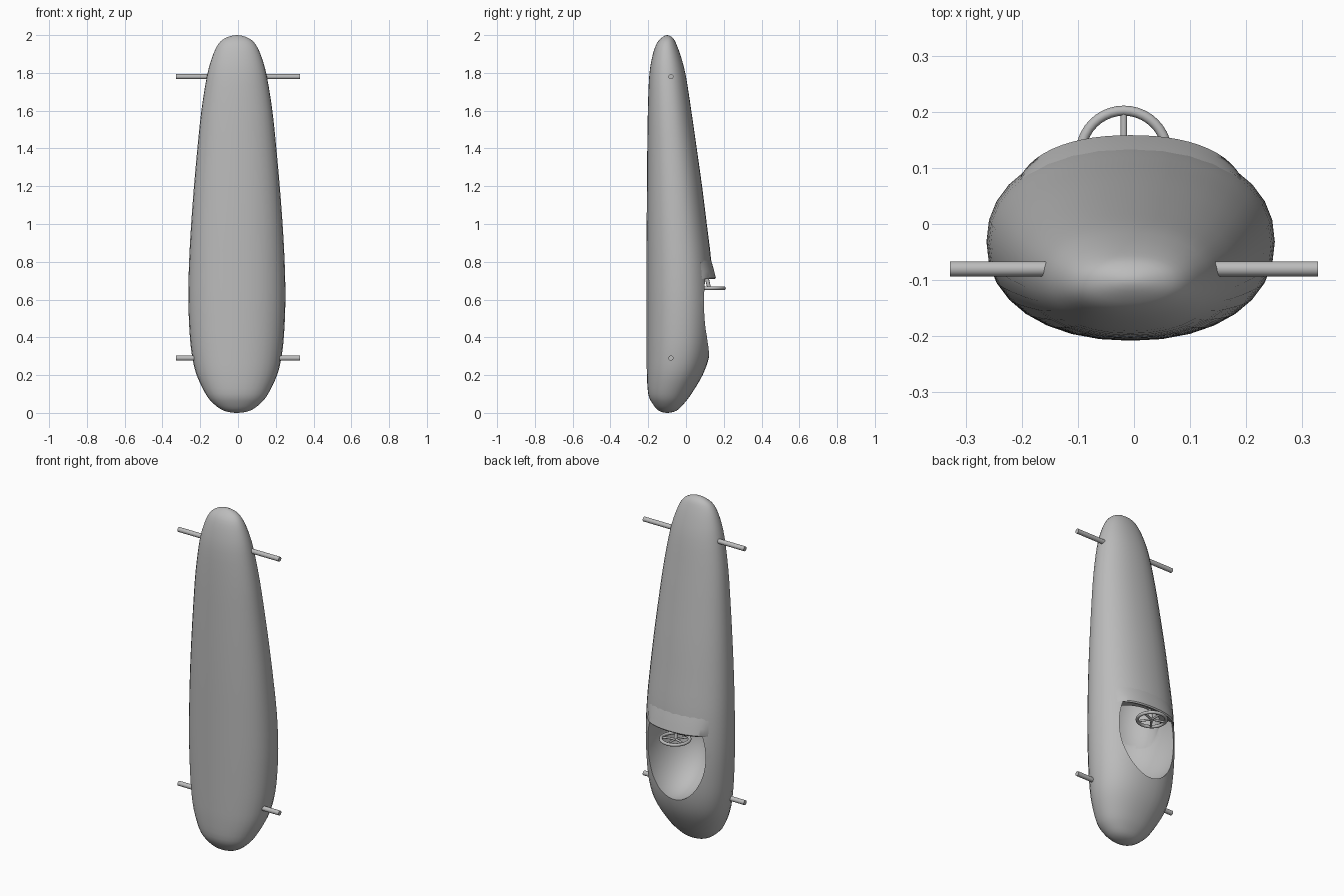
import bpy, bmesh, math
from mathutils import Vector, Matrix

cube = bpy.data.objects.get("Cube")
if cube:
    bpy.data.objects.remove(cube)

grey = bpy.data.materials.new("plain grey")
grey.use_nodes = True
COLOUR = (0.5, 0.5, 0.5, 1)
grey.diffuse_color = COLOUR
grey.node_tree.nodes["Principled BSDF"].inputs["Base Color"].default_value = COLOUR

MID = -0.006
SIDES = 32


def finish(bm, name):
    """Turn a bmesh into a named object."""
    bmesh.ops.recalc_face_normals(bm, faces=bm.faces)
    mesh = bpy.data.meshes.new(name)
    bm.to_mesh(mesh)
    bm.free()
    mesh.materials.append(grey)
    ob = bpy.data.objects.new(name, mesh)
    bpy.context.collection.objects.link(ob)
    return ob


def activate(ob):
    bpy.ops.object.select_all(action='DESELECT')
    ob.select_set(True)
    bpy.context.view_layer.objects.active = ob


def smooth(ob, angle=40):
    activate(ob)
    bpy.ops.object.shade_smooth_by_angle(angle=math.radians(angle))


def bridge(bm, a, b, closed=True):
    n = len(a)
    for i in range(n if closed else n - 1):
        j = (i + 1) % n
        bm.faces.new((a[i], a[j], b[j], b[i]))


# Body stations: height, half width, front y, back y
STATIONS = [
    (0, 0, -.1, -.1), (.012, .07, -.145, -.05), (.05, .125, -.178, -.01),
    (.1, .165, -.2, .028), (.2, .213, -.207, .088), (.3, .237, -.208, .123),
    (.42, .25, -.208, .139), (.6, .257, -.208, .144), (.8, .253, -.208, .134),
    (1, .242, -.208, .11), (1.2, .227, -.207, .085), (1.4, .209, -.205, .057),
    (1.6, .188, -.202, .028), (1.78, .159, -.195, 0), (1.88, .132, -.18, -.025),
    (1.95, .1, -.158, -.05), (1.985, .06, -.13, -.07), (2, 0, -.1, -.1)]


def mirrored(s):
    return (s[0], -s[1], s[3], s[2])


def refined(steps=3):
    """Smooth curve through the stations, rounded at both poles."""
    pts = [Vector(p) for p in
           [mirrored(STATIONS[1])] + STATIONS + [mirrored(STATIONS[-2])]]
    out = []
    for a, b, c, d in zip(pts, pts[1:], pts[2:], pts[3:]):
        for k in range(steps):
            t = k / steps
            out.append(b + (c - a) * t / 2 + (a * 2 - b * 5 + c * 4 - d) * t * t / 2
                       + (b * 3 - a - c * 3 + d) * t ** 3 / 2)
    return out[1:]


def section_at(z):
    for a, b in zip(STATIONS, STATIONS[1:]):
        if a[0] <= z <= b[0]:
            return Vector(a).lerp(Vector(b), (z - a[0]) / (b[0] - a[0]))


def on_section(s, angle, grow=0.0):
    """Point of a slightly squared ellipse; angle zero looks to the back."""
    def power(v):
        return math.copysign(abs(v) ** 0.92, v)
    z, half, front, back = s
    return Vector((MID + (half + grow) * power(math.sin(angle)),
                   (front + back) / 2 + ((back - front) / 2 + grow) * power(math.cos(angle)), z))


# Body shell
bm = bmesh.new()
rings = [[bm.verts.new(on_section(s, math.tau * i / SIDES)) for i in range(SIDES)]
         for s in refined()]
for a, b in zip(rings, rings[1:]):
    bridge(bm, a, b)
for ring, z in ((rings[0], 0), (rings[-1], 2)):
    pole = bm.verts.new((MID, -.1, z))
    for i in range(SIDES):
        bm.faces.new((ring[i], ring[(i + 1) % SIDES], pole))
body = finish(bm, "body")


# Cockpit: an open bowl, plus a hollow running under the cowl
def carve(name, centre, radii, top=None):
    bm = bmesh.new()
    bmesh.ops.create_uvsphere(bm, u_segments=48, v_segments=32, radius=1)
    bmesh.ops.transform(bm, verts=bm.verts,
                        matrix=Matrix.Translation(centre) @ Matrix.Diagonal((*radii, 1)))
    if top:
        cut = bmesh.ops.bisect_plane(bm, geom=bm.verts[:] + bm.edges[:] + bm.faces[:],
                                     plane_co=(0, 0, top), plane_no=(0, 0, 1), clear_outer=True)
        bmesh.ops.holes_fill(bm, edges=[e for e in bm.edges if e.is_boundary])
    cutter = finish(bm, name)
    cutter.hide_render = True
    mod = body.modifiers.new(name, 'BOOLEAN')
    mod.operation, mod.solver, mod.object = 'DIFFERENCE', 'EXACT', cutter
    activate(body)
    bpy.ops.object.modifier_apply(modifier=mod.name)
    bpy.data.objects.remove(cutter)


carve("cockpit_cutter", (MID, .1, .585), (.188, .27, .285), .725)
carve("footwell_cutter", (MID, -.03, .72), (.165, .135, .25))
smooth(body)

# Cowl lip: a flared band over the front of the cockpit
bm = bmesh.new()
SPAN = 24
previous = first = None
for i in range(SPAN + 1):
    t = 2 * i / SPAN - 1
    flare = 1 - t ** 4
    profile = [(.83, -.004), (.79, .004 * flare), (.75, .013 * flare),
               (.715, .02 * flare), (.708, .014 * flare), (.72, -.012), (.77, -.015)]
    row = [bm.verts.new(on_section(section_at(z), t * .86, g)) for z, g in profile]
    if previous:
        bridge(bm, previous, row)
    else:
        first = row
    previous = row
bm.faces.new(first)
bm.faces.new(previous)
smooth(finish(bm, "cowl_lip"))


def rod(name, start, end, radius, sides=16):
    start, end = Vector(start), Vector(end)
    bm = bmesh.new()
    turn = (end - start).to_track_quat('Z', 'Y').to_matrix().to_4x4()
    bmesh.ops.create_cone(bm, cap_ends=True, segments=sides, radius1=radius, radius2=radius,
                          depth=(end - start).length,
                          matrix=Matrix.Translation((start + end) / 2) @ turn)
    ob = finish(bm, name)
    smooth(ob)
    return ob


# Axles
for name, z in (("front_axle", 1.78), ("rear_axle", .29)):
    rod(name, (-.328, -.08, z), (.328, -.08, z), .0135)

# Steering wheel with spokes and column
hub = Vector((-.018, .125, .66))
bpy.ops.mesh.primitive_torus_add(location=hub, major_radius=.077, minor_radius=.009,
                                 major_segments=40, minor_segments=12)
rim = bpy.context.object
rim.name = "steering_rim"
rim.data.materials.append(grey)
smooth(rim)
for i in range(5):
    a = math.tau * i / 5
    rod("steering_spoke", hub, hub + Vector((math.sin(a), math.cos(a), 0)) * .077, .006, 10)
rod("steering_column", hub - Vector((0, 0, .008)), hub + Vector((0, -.05, .2)), .01)
